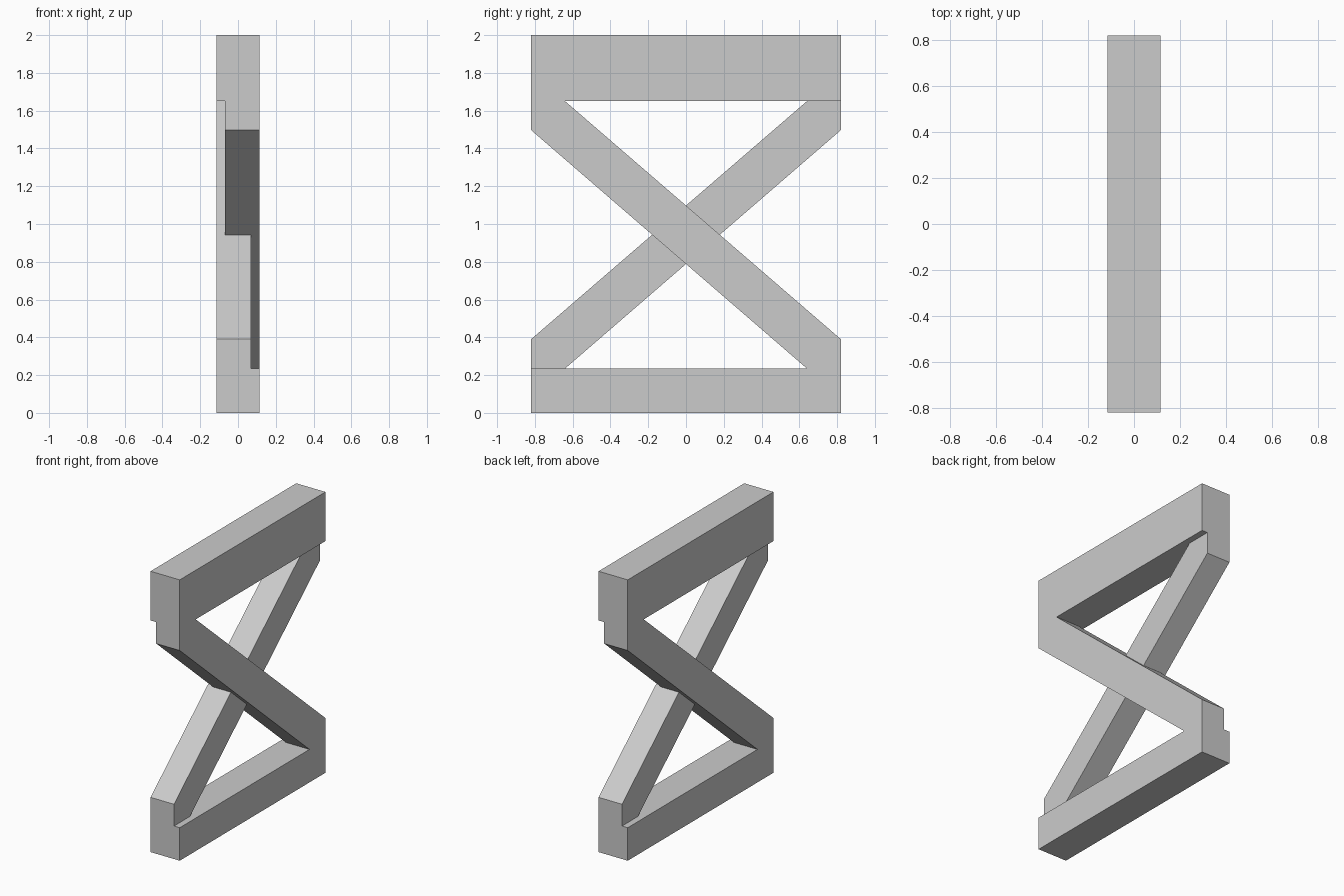
import bpy
import bmesh

cube = bpy.data.objects.get("Cube")
if cube:
    bpy.data.objects.remove(cube, do_unlink=True)

HALF_X, HALF_Y = 0.115, 0.82   # outer half width and half depth
INNER_X = 0.07                 # how far each brace reaches past the centre
BASE_TOP, BEAM_BOTTOM, HEIGHT = 0.235, 1.65, 2.0

grey = bpy.data.materials.new("light grey")
grey.use_nodes = True
colour = (0.6, 0.6, 0.6, 1.0)
grey.diffuse_color = colour
grey.node_tree.nodes["Principled BSDF"].inputs["Base Color"].default_value = colour


def extrude_profile(name, profile, x0, x1):
    """Extrude a side profile of (y, z) points from x0 to x1."""
    bm = bmesh.new()
    face = bm.faces.new([bm.verts.new((x0, y, z)) for y, z in profile])
    result = bmesh.ops.extrude_face_region(bm, geom=[face])
    verts = [v for v in result["geom"] if isinstance(v, bmesh.types.BMVert)]
    bmesh.ops.translate(bm, vec=(x1 - x0, 0, 0), verts=verts)
    bmesh.ops.recalc_face_normals(bm, faces=bm.faces)
    mesh = bpy.data.meshes.new(name)
    bm.to_mesh(mesh)
    bm.free()
    mesh.materials.append(grey)
    obj = bpy.data.objects.new(name, mesh)
    bpy.context.collection.objects.link(obj)
    return obj


def bar(name, z0, z1):
    profile = [(-HALF_Y, z0), (HALF_Y, z0), (HALF_Y, z1), (-HALF_Y, z1)]
    return extrude_profile(name, profile, -HALF_X, HALF_X)


# Horizontal bars
bar("bottom_bar", 0, BASE_TOP)
bar("top_bar", BEAM_BOTTOM, HEIGHT)

# Diagonal braces: the second is the first turned half round
brace = [(-HALF_Y, BEAM_BOTTOM), (-HALF_Y, 1.497), (0.64, BASE_TOP),
         (HALF_Y, BASE_TOP), (HALF_Y, 0.39), (-0.64, BEAM_BOTTOM)]
extrude_profile("left_brace", brace, -INNER_X, HALF_X)
extrude_profile("right_brace", [(-y, z) for y, z in brace], -HALF_X, INNER_X)
